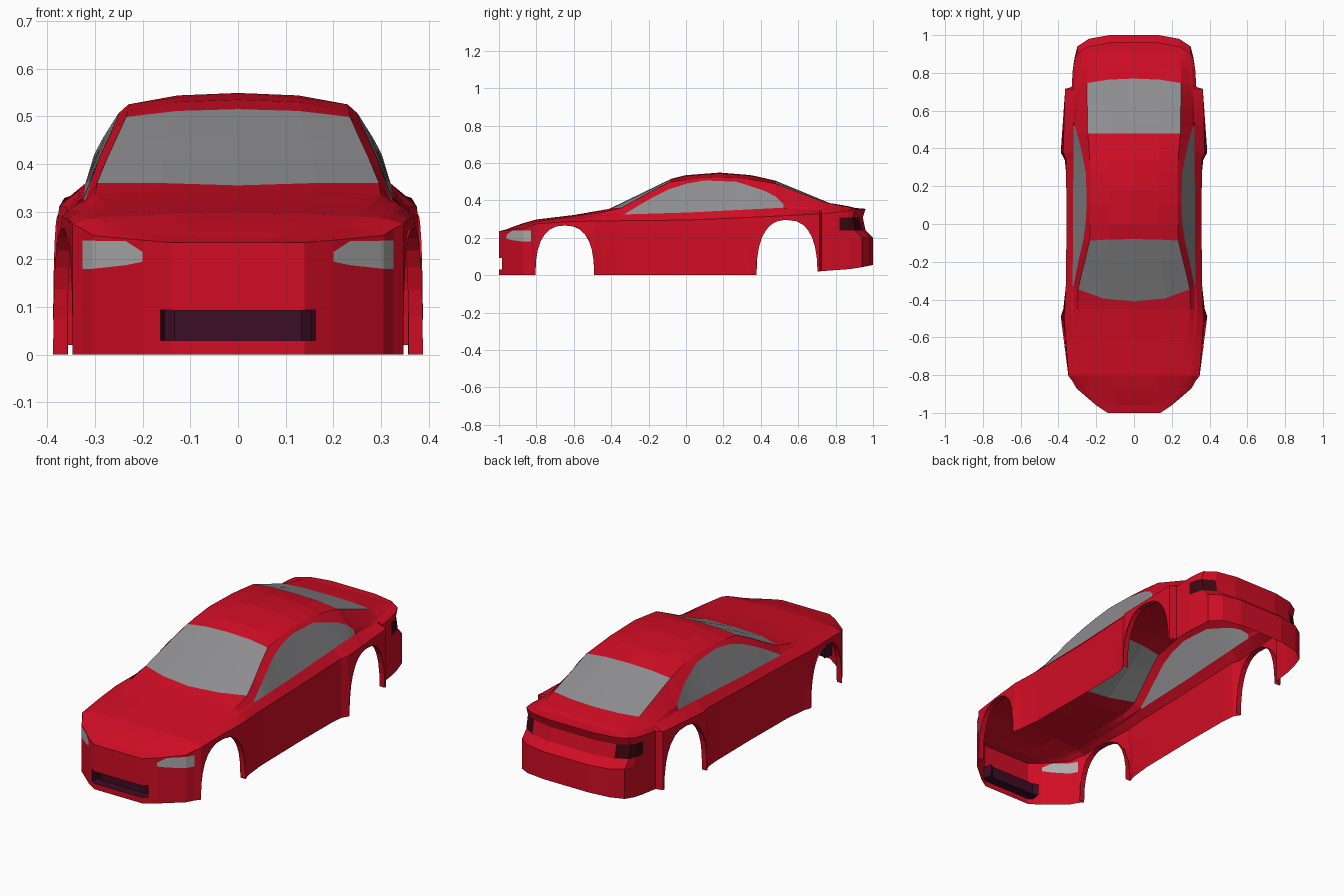
import bpy, bmesh, math

if "Cube" in bpy.data.objects:
    bpy.data.objects.remove(bpy.data.objects["Cube"])


def material(name, rgb):
    m = bpy.data.materials.new(name)
    m.diffuse_color = (*rgb, 1)
    m.use_nodes = True
    m.node_tree.nodes["Principled BSDF"].inputs["Base Color"].default_value = m.diffuse_color
    return m


MATS = [material("red paint", (0.64, 0.004, 0.018)),
        material("grey glass", (0.27, 0.27, 0.28)),
        material("headlight lens", (0.42, 0.42, 0.42)),
        material("dark grille", (0.045, 0.004, 0.018)),
        material("dark tail lamp", (0.045, 0.002, 0.005))]
PAINT, GLASS, LAMP, GRILLE, TAIL = range(5)


def curve(*pts):
    """Piecewise linear curve along the length of the car."""
    def f(y):
        if y <= pts[0][0]:
            return pts[0][1]
        for (a, p), (b, q) in zip(pts, pts[1:]):
            if y <= b:
                return p + (q - p) * (y - a) / (b - a)
        return pts[-1][1]
    return f


# Plan outline and arch flare
width = curve((-1, .14), (-.96, .2), (-.87, .305), (-.815, .335), (-.805, .347), (-.49, .37),
              (-.4, .362), (0, .357), (.34, .36), (.38, .375), (.715, .365), (.725, .33),
              (.85, .322), (.94, .30), (.98, .24), (1, .13))
flare = curve((-.81, 0), (-.49, .018), (-.42, 0), (.3, 0), (.378, .013), (.7, 0))

# Heights of the lines running along the side
low = curve((-1, .03), (-.8, .03), (0, .05), (.8, .07), (1, .07))
mid = curve((-1, .093), (-.8, .1), (0, .15), (.8, .2), (1, .2))
lamp_bottom = curve((-1, .195), (-.96, .195), (-.9, .18), (-.8, .18), (.8, .24), (1, .24))
lamp_top = curve((-1, .215), (-.96, .215), (-.93, .238), (-.8, .24), (.8, .31), (1, .31))
shoulder = curve((-1, .235), (-.96, .24), (-.87, .25), (-.8, .275), (-.65, .285), (-.49, .29),
                 (0, .295), (.4, .312), (.7, .327), (.94, .35), (1, .355))

# Window sill, window top, glass edge and centre line
sill_x = curve((-1, .13), (-.96, .185), (-.87, .28), (-.8, .315), (-.45, .335), (-.33, .325),
               (.5, .32), (.72, .312), (.85, .305), (.94, .285), (.98, .225), (1, .12))
sill_z = curve((-1, .235), (-.87, .258), (-.8, .285), (-.45, .318), (-.33, .325), (0, .335),
               (.5, .36), (.72, .345), (.94, .355), (1, .355))
head_x = curve((-1, .11), (-.96, .17), (-.87, .26), (-.8, .3), (-.45, .32), (-.33, .32), (-.2, .295),
               (-.05, .26), (.1, .25), (.27, .255), (.42, .285), (.52, .313), (.72, .30), (.94, .27),
               (.98, .21), (1, .11))
head_z = curve((-1, .235), (-.87, .262), (-.8, .288), (-.45, .322), (-.33, .326), (-.2, .405),
               (-.05, .48), (.1, .507), (.27, .5), (.42, .452), (.48, .42), (.52, .382), (.72, .352),
               (.94, .357), (1, .355))
edge_x = curve((-1, .1), (-.96, .15), (-.87, .23), (-.8, .25), (-.45, .3), (-.33, .295), (-.1, .235),
               (.1, .23), (.3, .23), (.48, .245), (.77, .25), (.94, .24), (.98, .18), (1, .09))
edge_z = curve((-1, .235), (-.87, .265), (-.8, .29), (-.45, .335), (-.34, .362), (-.1, .497),
               (.1, .525), (.3, .52), (.48, .49), (.77, .38), (.94, .358), (1, .355))
top_z = curve((-1, .235), (-.96, .245), (-.9, .27), (-.8, .298), (-.6, .322), (-.41, .355),
              (-.08, .515), (0, .535), (.18, .549), (.35, .535), (.48, .505), (.77, .385),
              (.94, .36), (1, .355))
base = curve((.69, 0), (.7, .02), (.9, .035), (1, .055))

# Wheel arches: centre, half length, height
ARCHES = [(-.648, .157, .266), (.54, .163, .295)]
N = 2.5


def bottom(y):
    z = base(y)
    for c, r, h in ARCHES:
        z = max(z, h * max(0, 1 - (abs(y - c) / r) ** N) ** (1 / N))
    return z


# Stations along the car; bow pushes the sides of a station back or forward
bow = {-.41: .08, -.3: .06, -.2: .02, -.08: -.01, .77: -.03}
stations = [-1, -.985, -.96, -.93, -.87, -.83, -.45, 0, .1, .18, .27, .34, .48, .52,
            .715, .725, .82, .88, .94, .965, .98, .992, 1] + list(bow)
fixed = list(stations)
for c, r, h in ARCHES:
    for k in range(15):
        a = math.cos(math.pi * k / 14)
        y = c + r * math.copysign(abs(a) ** (2 / N), a)
        if all(abs(y - f) > .004 for f in fixed):
            stations.append(y)
stations.sort()


def section(s):
    """Half cross-section from the bottom edge up to the centre line."""
    b, rows = bow.get(s, 0), []
    y = s + b
    zb, w, fl = bottom(y), width(y), flare(y)
    tuck = min(1, max(0, (s - .85) / .1))
    sides = [zb, low(y), mid(y), lamp_bottom(y), lamp_top(y), shoulder(y)]
    for j, z in enumerate(sides):
        back = (.0, 0, 0, .04, .055, .04)[j] * tuck
        rows.append((w + fl * (1 - j / 5), y - back, max(z, zb)))
    back = .04 * tuck
    rows.append((sill_x(y), y - back, sill_z(y)))
    rows.append((head_x(y), y - back, head_z(y)))
    ye, ym = s + .8 * b, s + .2 * b
    rows.append((edge_x(ye), ye - back, edge_z(ye)))
    rows.append((edge_x(ym) * .55, ym - back, top_z(ym) - .2 * (top_z(ym) - edge_z(ym))))
    rows.append((0, s - back, top_z(s)))
    return rows


def face_colour(j, m):
    if j >= 8 and (-.41 < m < -.08 or .48 < m < .77):
        return GLASS
    if j == 6 and -.41 < m < .52:
        return GLASS
    if j == 3 and -.96 < m < -.82:
        return LAMP
    if j == 3 and .82 < m < .985:
        return TAIL
    if j == 1 and m < -.985:
        return GRILLE
    return PAINT


# Car body shell: half loft with front and rear end faces
bm = bmesh.new()
grid = [[bm.verts.new(p) for p in section(s)] for s in stations]
for i in range(len(stations) - 1):
    m = (stations[i] + stations[i + 1]) / 2
    for j in range(10):
        f = bm.faces.new((grid[i][j], grid[i + 1][j], grid[i + 1][j + 1], grid[i][j + 1]))
        f.material_index = face_colour(j, m)
for end, row in ((-1, grid[0]), (1, grid[-1])):
    mids = [bm.verts.new((0, v.co.y, v.co.z)) for v in row[:6]]
    for j in range(5):
        f = bm.faces.new((row[j], row[j + 1], mids[j + 1], mids[j]))
        f.material_index = GRILLE if end < 0 and j == 1 else PAINT
bmesh.ops.remove_doubles(bm, verts=bm.verts[:], dist=.0003)

# Mirror to the other side
copy = bmesh.ops.duplicate(bm, geom=bm.verts[:] + bm.edges[:] + bm.faces[:])["geom"]
for g in copy:
    if isinstance(g, bmesh.types.BMVert):
        g.co.x = -g.co.x
bmesh.ops.reverse_faces(bm, faces=[g for g in copy if isinstance(g, bmesh.types.BMFace)])
bmesh.ops.remove_doubles(bm, verts=bm.verts[:], dist=.0003)
bmesh.ops.recalc_face_normals(bm, faces=bm.faces[:])

# Inward lips around the wheel arches
lips = [e for e in bm.edges if e.is_boundary and any(
    abs(sum(v.co.y for v in e.verts) / 2 - c) < r for c, r, h in ARCHES)
    and all(abs(v.co.x) > .3 for v in e.verts)]
new = bmesh.ops.extrude_edge_only(bm, edges=lips)["geom"]
for v in new:
    if isinstance(v, bmesh.types.BMVert):
        v.co.x -= math.copysign(.03, v.co.x)
for f in new:
    if isinstance(f, bmesh.types.BMFace):
        f.material_index = PAINT

# Recessed grille opening
mouth = [f for f in bm.faces if f.material_index == GRILLE]
new = bmesh.ops.extrude_face_region(bm, geom=mouth)["geom"]
left = [f for f in mouth if f.is_valid]
if left:
    bmesh.ops.delete(bm, geom=left, context='FACES_ONLY')
for v in new:
    if isinstance(v, bmesh.types.BMVert):
        v.co.y += .05
        v.co.x *= .95
        for f in v.link_faces:
            f.material_index = GRILLE

mesh = bpy.data.meshes.new("car_body")
bm.to_mesh(mesh)
bm.free()
for m in MATS:
    mesh.materials.append(m)
body = bpy.data.objects.new("car_body", mesh)
bpy.context.collection.objects.link(body)
